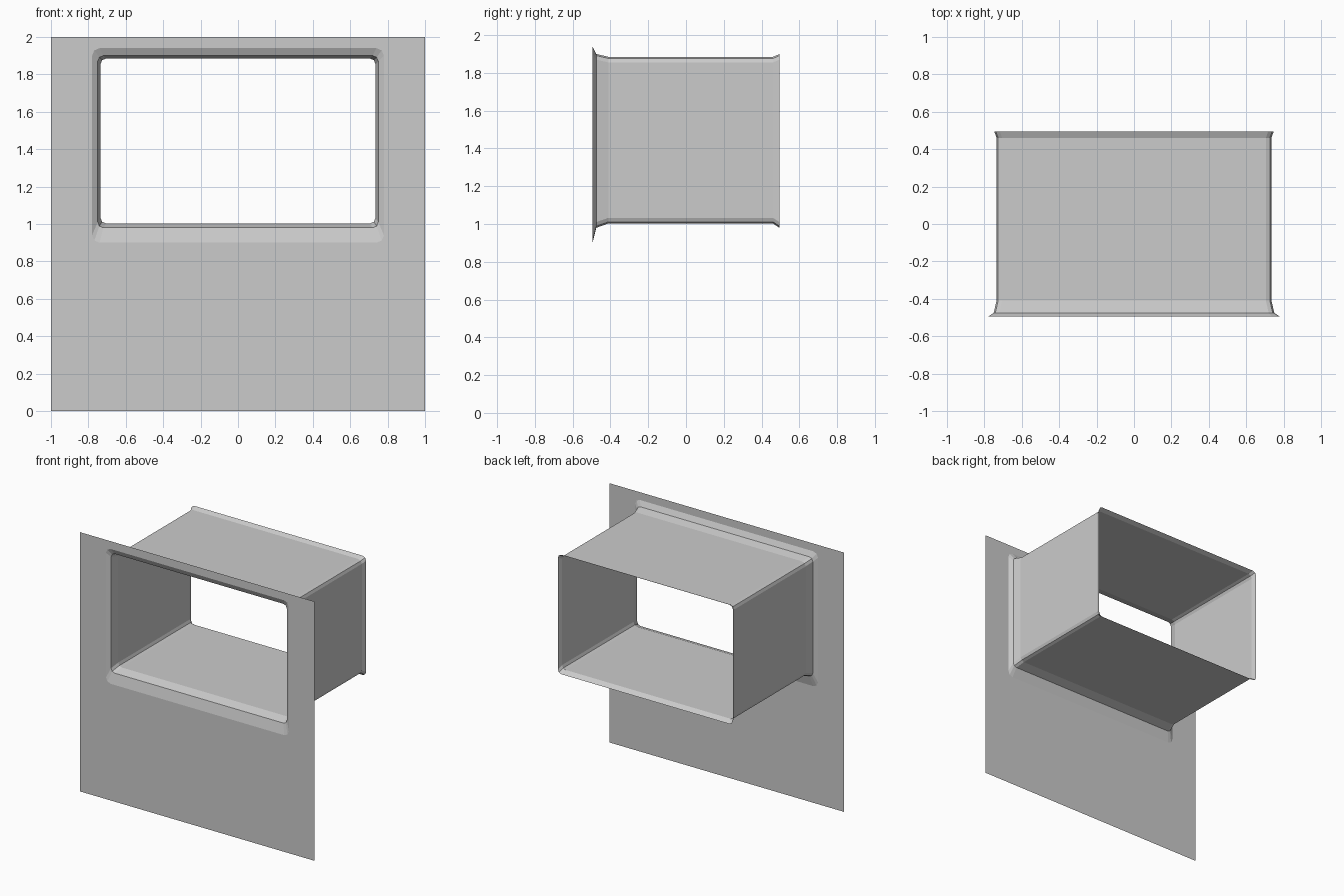
import bpy, bmesh, math

cube = bpy.data.objects.get("Cube")
if cube:
    bpy.data.objects.remove(cube, do_unlink=True)

grey = bpy.data.materials.new("plain grey")
grey.use_nodes = True
colour = (0.6, 0.6, 0.6, 1)
grey.diffuse_color = colour
grey.node_tree.nodes["Principled BSDF"].inputs["Base Color"].default_value = colour

STEPS = 2  # segments in each rounded corner


def ring(bm, y, half, low, high, radius):
    """Loop of vertices around a rounded rectangle, facing the front."""
    verts = []
    corners = ((1, high, -1), (-1, high, -1), (-1, low, 1), (1, low, 1))
    for i, (side, z, inward) in enumerate(corners):
        for k in range(STEPS + 1):
            a = math.radians(90) * (i + k / STEPS)
            x = side * (half - radius) + radius * math.cos(a)
            verts.append(bm.verts.new((x, y, z + inward * radius + radius * math.sin(a))))
    return verts


def loft(name, sections):
    """Sheet running through a series of rounded rectangles."""
    bm = bmesh.new()
    rings = [ring(bm, *s) for s in sections]
    for a, b in zip(rings, rings[1:]):
        n = len(a)
        for i in range(n):
            j = (i + 1) % n
            bm.faces.new((a[i], b[i], b[j], a[j]))
    bmesh.ops.remove_doubles(bm, verts=bm.verts, dist=0.0005)
    bmesh.ops.recalc_face_normals(bm, faces=bm.faces)
    # The wall and the inside of the tunnel are the visible front of the sheet
    front = min(bm.faces, key=lambda f: f.calc_center_median().y)
    inward = front.normal.y < -0.5 or front.normal.dot(front.calc_center_median()) < 0
    if not inward:
        bmesh.ops.reverse_faces(bm, faces=bm.faces)
    mesh = bpy.data.meshes.new(name)
    bm.to_mesh(mesh)
    bm.free()
    mesh.materials.append(grey)
    obj = bpy.data.objects.new(name, mesh)
    bpy.context.collection.objects.link(obj)
    return obj


# Sections: depth, half width, bottom, top, corner radius
wall_edge = (-0.495, 1.0, 0.0, 2.0, 0.0)
flare_outer = (-0.495, 0.78, 0.9, 1.94, 0.04)
flare_inner = (-0.475, 0.75, 0.98, 1.9, 0.03)
throat = (-0.41, 0.735, 1.003, 1.885, 0.03)
tunnel_end = (0.46, 0.735, 1.003, 1.885, 0.03)
back_lip = (0.495, 0.747, 0.98, 1.9, 0.03)

# Flat wall with an opening
loft("wall", [wall_edge, flare_outer])
# Flared frame and open tunnel behind the wall
loft("tunnel", [flare_outer, flare_inner, throat, tunnel_end, back_lip])
